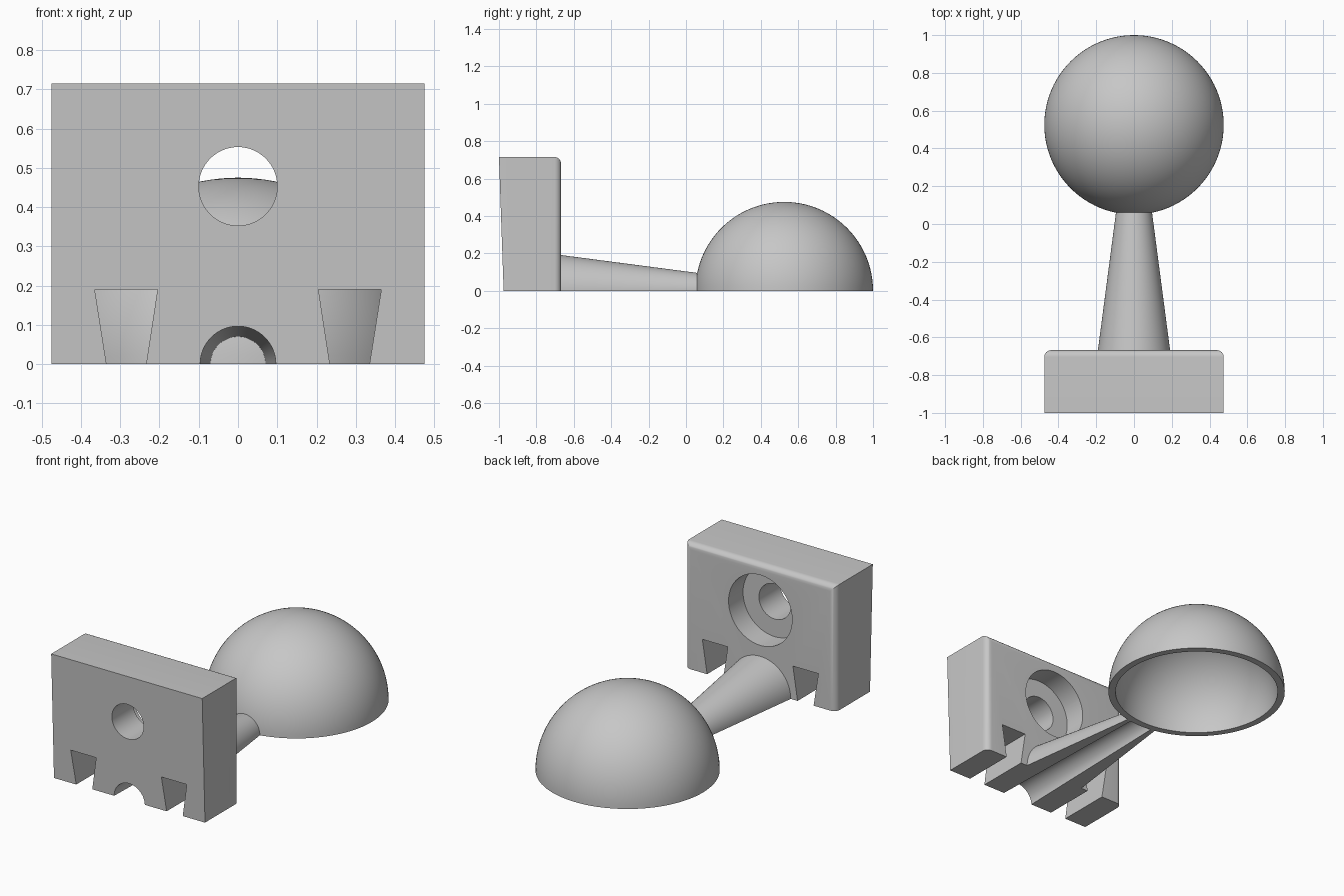
import bpy, bmesh, math
from mathutils import Vector

if "Cube" in bpy.data.objects:
    bpy.data.objects.remove(bpy.data.objects["Cube"], do_unlink=True)

GREY = (0.57, 0.57, 0.57, 1)
mat = bpy.data.materials.new("plain grey")
mat.use_nodes = True
mat.diffuse_color = GREY
mat.node_tree.nodes["Principled BSDF"].inputs["Base Color"].default_value = GREY


def finish(name, bm):
    bmesh.ops.recalc_face_normals(bm, faces=bm.faces)
    mesh = bpy.data.meshes.new(name)
    bm.to_mesh(mesh)
    bm.free()
    mesh.materials.append(mat)
    obj = bpy.data.objects.new(name, mesh)
    bpy.context.collection.objects.link(obj)
    return obj


def loft(bm, start, end):
    """Join two matching outlines into a capped solid."""
    a = [bm.verts.new(p) for p in start]
    b = [bm.verts.new(p) for p in end]
    for i in range(len(a)):
        j = (i + 1) % len(a)
        bm.faces.new((a[i], a[j], b[j], b[i]))
    bm.faces.new(a)
    bm.faces.new(b)


def arc(radius, y, steps=48):
    return [Vector((radius * math.cos(math.pi * i / steps), y,
                    radius * math.sin(math.pi * i / steps))) for i in range(steps + 1)]


def activate(obj):
    bpy.ops.object.select_all(action='DESELECT')
    obj.select_set(True)
    bpy.context.view_layer.objects.active = obj


def cut(obj, cutter):
    mod = obj.modifiers.new("cut", 'BOOLEAN')
    mod.operation, mod.solver, mod.object = 'DIFFERENCE', 'EXACT', cutter
    activate(obj)
    bpy.ops.object.modifier_apply(modifier=mod.name)
    bpy.data.objects.remove(cutter, do_unlink=True)


def smooth(obj):
    activate(obj)
    bpy.ops.object.shade_smooth_by_angle(angle=math.radians(30))


def bore(radius, y0, y1, z):
    bm = bmesh.new()
    ring = [(radius * math.cos(math.tau * i / 64), z + radius * math.sin(math.tau * i / 64))
            for i in range(64)]
    loft(bm, [(x, y0, h) for x, h in ring], [(x, y1, h) for x, h in ring])
    return finish("bore_cutter", bm)


HALF, HEIGHT, BACK = 0.475, 0.715, -0.668

# Mounting block: leaning front face, rounded back edges
bm = bmesh.new()
side = [(-1, HEIGHT), (BACK, HEIGHT), (BACK, 0), (-0.975, 0)]
loft(bm, [(-HALF, y, z) for y, z in side], [(HALF, y, z) for y, z in side])
round_edges = [e for e in bm.edges
               if all(abs(v.co.y - BACK) < 1e-4 for v in e.verts)
               and any(v.co.z > 0.1 for v in e.verts)]
bmesh.ops.bevel(bm, geom=round_edges, offset=0.036, segments=8, profile=0.5, affect='EDGES')
block = finish("mounting_block", bm)

# Screw hole with a wide recess at the back
cut(block, bore(0.1, -1.1, -0.5, 0.453))
cut(block, bore(0.2, BACK - 0.13, -0.5, 0.453))

# Flared slots through the foot of the block
for s in (-1, 1):
    bm = bmesh.new()
    slot = [(0.234, -0.0), (0.226, -0.05), (0.344, -0.05), (0.335, 0.0),
            (0.365, 0.19), (0.205, 0.19)]
    loft(bm, [(s * x, -1.1, z) for x, z in slot], [(s * x, -0.5, z) for x, z in slot])
    cut(block, finish("slot_cutter", bm))


# Tapered channel running through the block and the stem
def channel_radius(y):
    return 0.097 - 0.027 * (y + 1) / 1.06


bm = bmesh.new()
ends = []
for y in (-1.1, -0.5):
    r = channel_radius(y)
    ends.append(arc(r, y) + [(-r, y, -0.1), (r, y, -0.1)])
loft(bm, *ends)
cut(block, finish("channel_cutter", bm))
smooth(block)

# Hollow half-cone stem
bm = bmesh.new()
ends = []
for y, r in ((BACK, 0.191), (0.072, 0.094)):
    ends.append(arc(r, y) + arc(channel_radius(y), y)[::-1])
loft(bm, *ends)
smooth(finish("stem", bm))

# Hollow dome, spun from a quarter-ring section
bm = bmesh.new()
steps = 32
section = [(r, math.pi / 2 * i / steps) for r, order in
           ((HALF, range(steps + 1)), (0.437, range(steps, -1, -1))) for i in order]
pts = [bm.verts.new((r * math.cos(a), 0.525, r * math.sin(a))) for r, a in section]
edges = [bm.edges.new((pts[i], pts[(i + 1) % len(pts)]))
         for i in range(len(pts)) if i != steps]
bmesh.ops.spin(bm, geom=pts + edges, cent=(0, 0.525, 0), axis=(0, 0, 1),
               angle=math.tau, steps=96, use_merge=False)
bmesh.ops.remove_doubles(bm, verts=bm.verts, dist=1e-4)
bmesh.ops.dissolve_degenerate(bm, edges=bm.edges, dist=1e-5)
smooth(finish("dome", bm))
